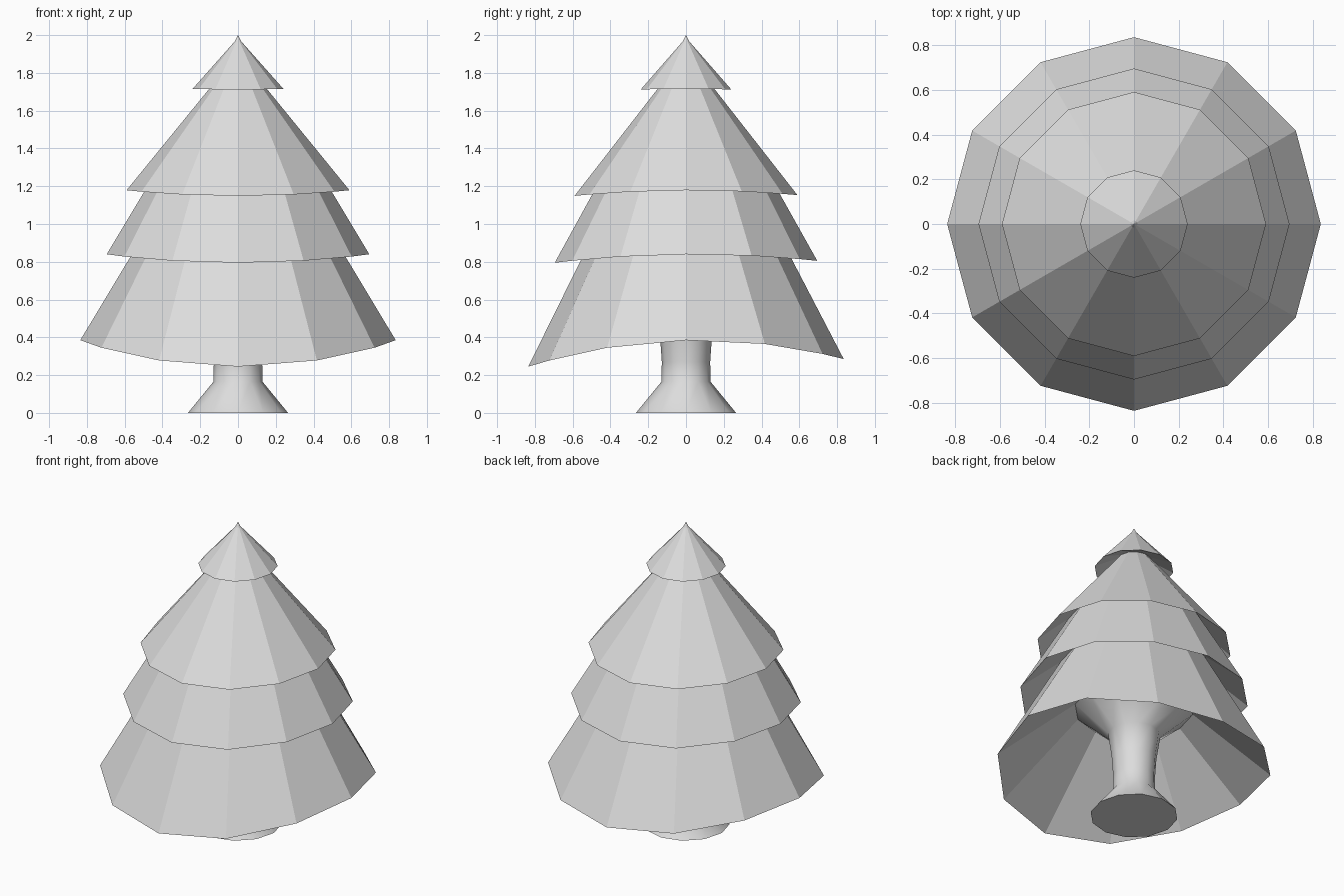
import bpy, bmesh
from math import cos, sin, pi, radians

SIDES = 12

cube = bpy.data.objects.get("Cube")
if cube:
    bpy.data.objects.remove(cube, do_unlink=True)

grey = bpy.data.materials.new("pale_grey")
grey.use_nodes = True
colour = (0.72, 0.72, 0.72, 1)
grey.diffuse_color = colour
grey.node_tree.nodes["Principled BSDF"].inputs["Base Color"].default_value = colour


def lathe(name, profile, sway=(0, 0), cap=False):
    """Turn (radius, height) points into a 12-sided shell.
    sway bends the second ring: (saddle amount, front-to-back tilt)."""
    bm = bmesh.new()
    rings = []
    for i, (r, z) in enumerate(profile):
        if r == 0:
            rings.append([bm.verts.new((0, 0, z))] * SIDES)
            continue
        ring = []
        for k in range(SIDES):
            a = 2 * pi * k / SIDES          # measured from the front
            lift = -sway[0] * cos(2 * a) - sway[1] * cos(a) if i == 1 else 0
            ring.append(bm.verts.new((r * sin(a), -r * cos(a), z + lift)))
        rings.append(ring)
    for low, high in zip(rings, rings[1:]):
        for k in range(SIDES):
            n = (k + 1) % SIDES
            corners = [low[k], low[n], high[n], high[k]]
            bm.faces.new(list(dict.fromkeys(corners)))
    if cap:
        bm.faces.new(rings[0][::-1])
    mesh = bpy.data.meshes.new(name)
    bm.to_mesh(mesh)
    bm.free()
    mesh.materials.append(grey)
    obj = bpy.data.objects.new(name, mesh)
    bpy.context.collection.objects.link(obj)
    return obj


# Foliage: each tier is an underside, a drooping rim and a sloping outer face
lathe("bottom_branches", [(0.36, 0.74), (0.835, 0.325), (0.45, 1.025)], (0.06, 0.02))
lathe("middle_branches", [(0.45, 1.025), (0.695, 0.82), (0.40, 1.332)], (0.02, 0.005))
lathe("upper_branches", [(0.40, 1.332), (0.59, 1.165), (0.10, 1.78)], (0.014, 0.002))
lathe("tree_top", [(0.10, 1.78), (0.24, 1.714), (0.016, 1.968), (0, 2.0)], (0.002, 0))

# Trunk: flared foot, narrow neck, crown spreading out to meet the underside
trunk = lathe("trunk", [(0.265, 0), (0.13, 0.165), (0.128, 0.27), (0.137, 0.4),
                        (0.16, 0.56), (0.36, 0.74)], cap=True)
bpy.ops.object.select_all(action="DESELECT")
trunk.select_set(True)
bpy.context.view_layer.objects.active = trunk
bpy.ops.object.shade_smooth_by_angle(angle=radians(60))
